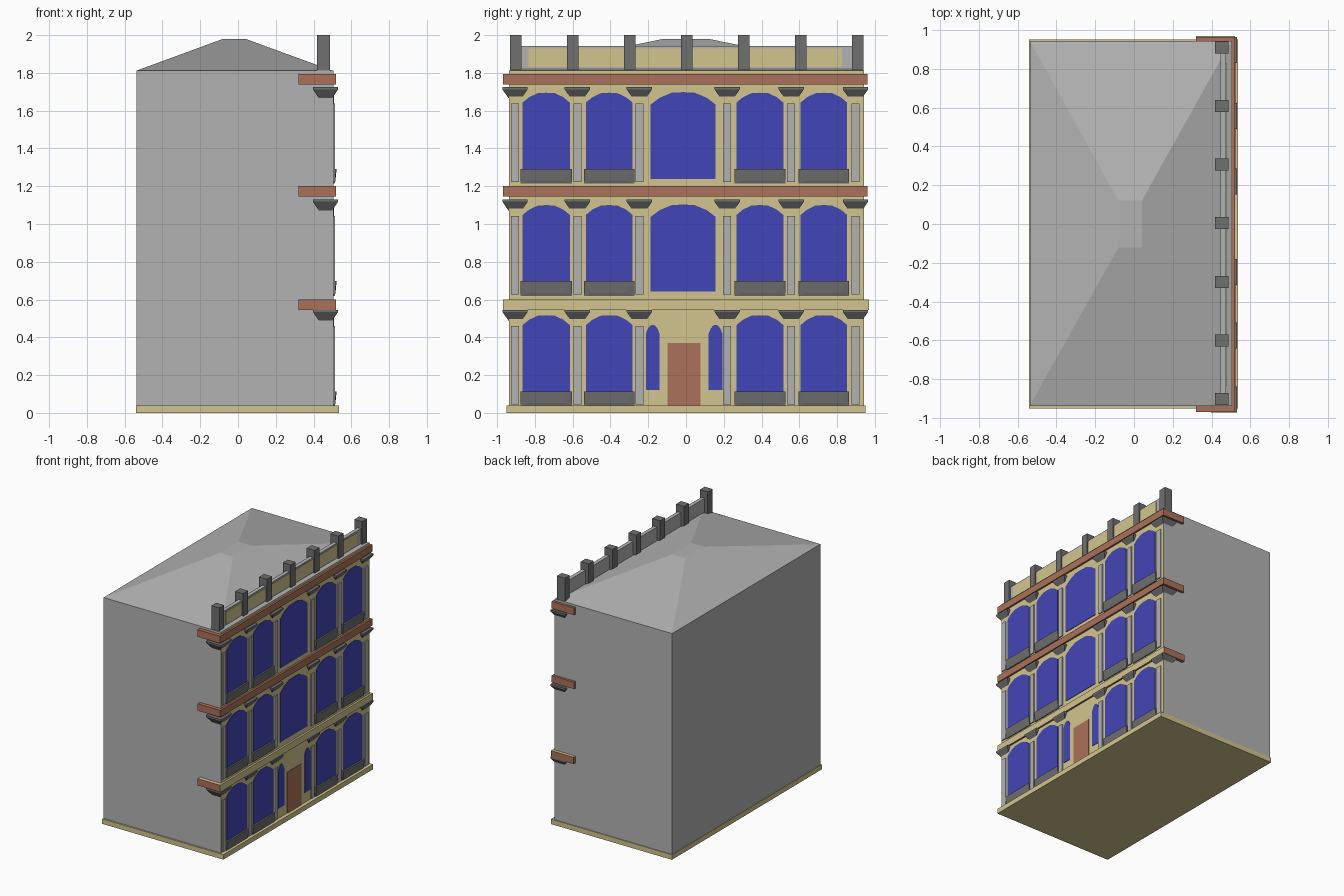
import bpy, bmesh

if "Cube" in bpy.data.objects:
    bpy.data.objects.remove(bpy.data.objects["Cube"])

def mat(name, r, g, b):
    m = bpy.data.materials.new(name)
    m.diffuse_color = (r, g, b, 1)
    m.use_nodes = True
    m.node_tree.nodes["Principled BSDF"].inputs["Base Color"].default_value = m.diffuse_color
    return m

STONE = mat("light_grey", 0.45, 0.45, 0.45)
DARK = mat("dark_grey", 0.16, 0.16, 0.16)
TAN = mat("tan", 0.64, 0.56, 0.27)
BROWN = mat("brick_brown", 0.41, 0.165, 0.10)
BLUE = mat("window_blue", 0.055, 0.06, 0.48)

def build(name, rings, mats, rule=None):
    """Closed solid lofted through rings with equal point counts."""
    bm = bmesh.new()
    vs = [[bm.verts.new(p) for p in ring] for ring in rings]
    n = len(rings[0])
    bm.faces.new(vs[0])
    bm.faces.new(vs[-1])
    for a, b in zip(vs, vs[1:]):
        for i in range(n):
            j = (i + 1) % n
            bm.faces.new((a[i], a[j], b[j], b[i]))
    bmesh.ops.recalc_face_normals(bm, faces=bm.faces)
    bm.normal_update()
    if rule:
        for f in bm.faces:
            f.material_index = rule(f.normal)
    me = bpy.data.meshes.new(name)
    bm.to_mesh(me)
    bm.free()
    for m in mats:
        me.materials.append(m)
    ob = bpy.data.objects.new(name, me)
    bpy.context.collection.objects.link(ob)
    return ob

def rect(x0, x1, y0, y1, z):
    return [(x0, y0, z), (x1, y0, z), (x1, y1, z), (x0, y1, z)]

def box(name, x0, x1, y0, y1, z0, z1, m, rule=None):
    mats = m if isinstance(m, list) else [m]
    return build(name, [rect(x0, x1, y0, y1, z0), rect(x0, x1, y0, y1, z1)], mats, rule)

def arched_window(name, y0, y1, z0, spring, top):
    # rectangular plate with a faceted arch on top
    c, h, r = (y0 + y1) / 2, (y1 - y0) / 2, top - spring
    arch = [(1, 0), (0.72, 0.55), (0.35, 0.96), (0, 1), (-0.35, 0.96), (-0.72, 0.55), (-1, 0)]
    prof = [(y0, z0), (y1, z0)] + [(c + h * a, spring + r * b) for a, b in arch]
    build(name, [[(x, y, z) for y, z in prof] for x in (0.503, 0.509)], [BLUE])

# Plinth, body with tan street facade, hipped roof
box("plinth", -0.54, 0.535, -0.95, 0.95, 0, 0.04, TAN)
box("body", -0.537, 0.505, -0.937, 0.943, 0.04, 1.812, [STONE, TAN],
    lambda n: 1 if n.x > 0.5 else 0)
build("roof", [rect(-0.537, 0.50, -0.937, 0.943, 1.812),
               rect(-0.08, 0.04, -0.12, 0.12, 1.98)], [STONE])

# Cornices; the lowest has a tan top and street face
box("cornice_1", 0.32, 0.52, -0.968, 0.968, 0.545, 0.60, [BROWN, TAN],
    lambda n: 1 if n.x > 0.5 or n.z > 0.5 else 0)
for i, (z0, z1) in enumerate([(1.145, 1.20), (1.738, 1.795)]):
    box(f"cornice_{i + 2}", 0.32, 0.52, -0.968, 0.962, z0, z1, BROWN)

COLUMNS = [-0.905, -0.575, -0.247, 0.218, 0.557, 0.897]
BAYS = [(-0.865, -0.615), (-0.53, -0.283), (0.267, 0.515), (0.607, 0.853)]

for lvl, dz in enumerate((0, 0.583, 1.178)):
    # Pilasters with flared capitals
    for i, y in enumerate(COLUMNS):
        box(f"pilaster_{lvl}_{i}", 0.50, 0.514, y - 0.021, y + 0.021,
            0.045 + dz, 0.46 + dz, STONE)
        a, b = 0.035, 0.067
        build(f"capital_{lvl}_{i}",
              [rect(0.463 - a, 0.463 + a, y - a, y + a, 0.488 + dz),
               rect(0.463 - b, 0.463 + b, y - b, y + b, 0.535 + dz),
               rect(0.463 - b, 0.463 + b, y - b, y + b, 0.546 + dz)], [DARK])
    # Side windows with planter-shaped balconies
    for i, (y0, y1) in enumerate(BAYS):
        arched_window(f"window_{lvl}_{i}", y0, y1, 0.05 + dz, 0.465 + dz, 0.517 + dz)
        p, q, zb, zt = y0 - 0.011, y1 + 0.011, 0.037 + dz, 0.114 + dz
        back = [(0.50, p, zb), (0.50, q, zb), (0.50, q, zt), (0.50, p, zt)]
        mid = [(0.512, p, zb), (0.512, q, zb), (0.52, q, zt), (0.52, p, zt)]
        front = [(0.516, p + 0.045, zb + 0.015), (0.516, q - 0.045, zb + 0.015),
                 (0.522, q - 0.005, zt), (0.522, p + 0.005, zt)]
        build(f"balcony_{lvl}_{i}", [back, mid, front], [DARK])
    # Large central window on the upper floors
    if lvl:
        arched_window(f"central_window_{lvl}", -0.187, 0.157, 0.06 + dz,
                      0.455 + dz, 0.52 + dz)

# Door with narrow side windows
box("door", 0.50, 0.509, -0.097, 0.078, 0.04, 0.37, BROWN)
arched_window("door_window_left", -0.213, -0.14, 0.12, 0.42, 0.465)
arched_window("door_window_right", 0.12, 0.193, 0.12, 0.42, 0.465)

# Rooftop parapet with posts and tan panel
box("parapet_wall", 0.445, 0.475, -0.92, 0.92, 1.80, 1.942, STONE)
box("parapet_panel", 0.474, 0.479, -0.835, 0.827, 1.832, 1.93, TAN)
for i in range(7):
    y = -0.902 + 0.302 * i
    box(f"parapet_post_{i}", 0.417, 0.487, y - 0.031, y + 0.031, 1.80, 2.0, DARK)
